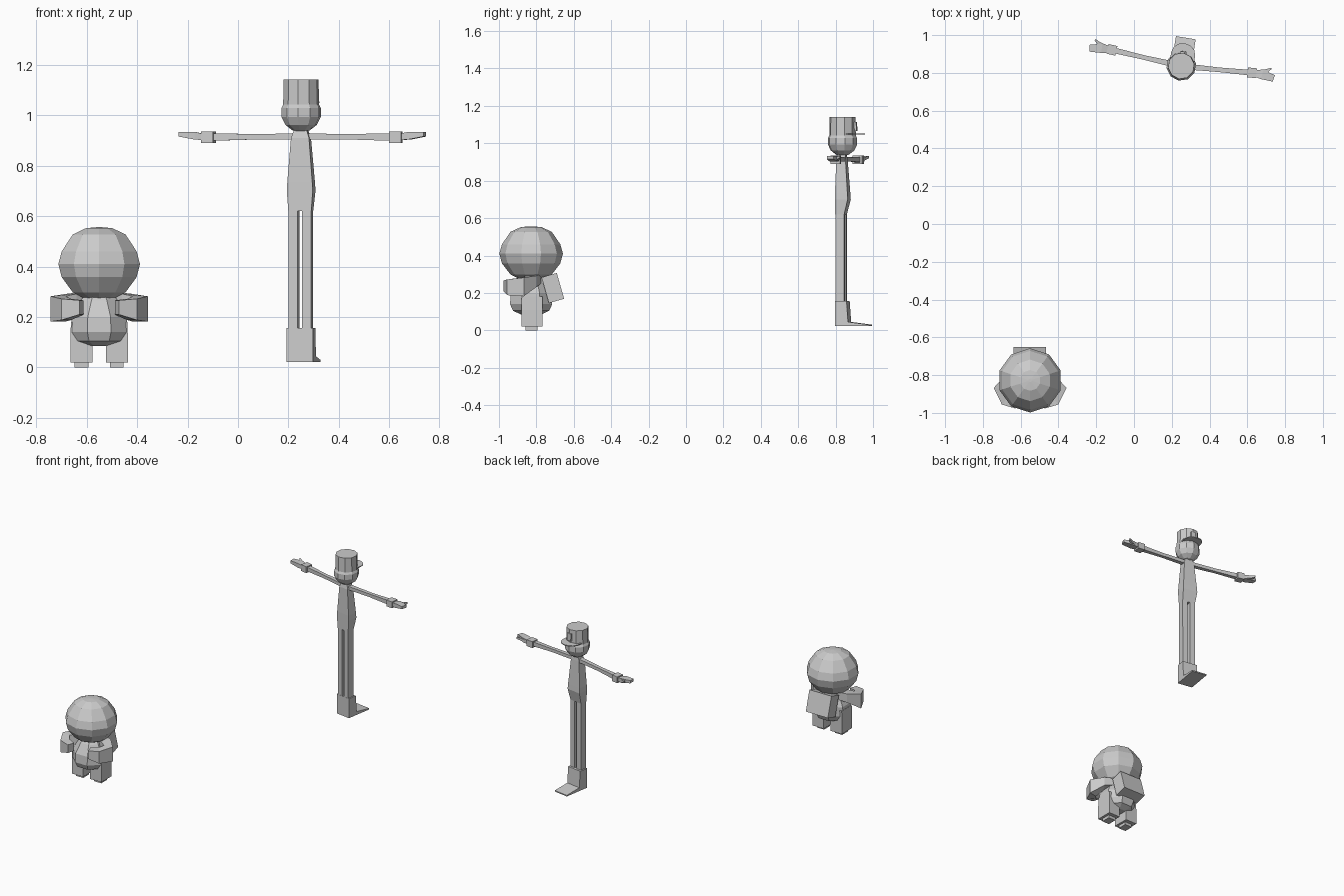
import bpy, bmesh
from math import sin, cos, pi, radians
from mathutils import Vector, Matrix

if "Cube" in bpy.data.objects:
    bpy.data.objects.remove(bpy.data.objects["Cube"])


def finish(name, bm, mat=Matrix()):
    bmesh.ops.recalc_face_normals(bm, faces=bm.faces)
    me = bpy.data.meshes.new(name)
    bm.to_mesh(me)
    bm.free()
    ob = bpy.data.objects.new(name, me)
    ob.matrix_world = mat
    bpy.context.collection.objects.link(ob)
    return ob


def skin(name, rings, mat):
    """Bridge equal-sized rings of points and cap both ends."""
    bm = bmesh.new()
    rows = [[bm.verts.new(p) for p in r] for r in rings]
    n = len(rows[0])
    for a, b in zip(rows, rows[1:]):
        for i in range(n):
            bm.faces.new((a[i], a[(i + 1) % n], b[(i + 1) % n], b[i]))
    bm.faces.new(rows[0])
    bm.faces.new(rows[-1])
    return finish(name, bm, mat)


def lathe(name, profile, n, mat, start=-pi / 2):
    rings = [[(r * cos(start + 2 * pi * i / n), r * sin(start + 2 * pi * i / n), z)
              for i in range(n)] for r, z in profile]
    return skin(name, rings, mat)


def stack(name, sections, mat, side=1):
    """Rectangles (x0, x1, y0, y1, z) stacked upwards."""
    return skin(name, [[(side * x0, y0, z), (side * x1, y0, z), (side * x1, y1, z), (side * x0, y1, z)]
                       for x0, x1, y0, y1, z in sections], mat)


def limb(name, path, mat, side=1):
    """Box limb along points (x, y, z, half width, half height)."""
    pts = [Vector(p[:3]) for p in path]
    rings = []
    for i, (x, y, z, w, h) in enumerate(path):
        t = pts[min(i + 1, len(pts) - 1)] - pts[max(i - 1, 0)]
        across = Vector((-t.y, t.x, 0)).normalized() * w
        up = Vector((0, 0, h))
        ring = [pts[i] + a * across + b * up for a, b in ((1, 1), (1, -1), (-1, -1), (-1, 1))]
        rings.append([(side * v.x, v.y, v.z) for v in ring])
    return skin(name, rings, mat)


def extrude(name, outline, to3d, d0, d1, mat):
    return skin(name, [[to3d(a, b, d) for a, b in outline] for d in (d0, d1)], mat)


# ---- Short figure, facing the front ----
S = Matrix.Translation((-0.55, -0.828, 0))
lathe("short_head", [(.01, .265), (.055, .27), (.11, .298), (.156, .358), (.17, .41),
                     (.156, .46), (.11, .527), (.055, .552), (.01, .556)], 10, S)
lathe("short_torso", [(.06, .085), (.105, .105), (.122, .14), (.118, .2), (.08, .265), (.05, .30)],
      8, S, -pi / 2 + pi / 8)
for side, label in ((-1, "left"), (1, "right")):
    stack("short_leg_" + label, [(.027, .114, -.052, .06, .02), (.027, .114, -.052, .06, .11),
                                 (.035, .112, -.05, .06, .18)], S, side)
    stack("short_sole_" + label, [(.042, .097, -.03, .034, 0), (.042, .097, -.03, .034, .022)], S, side)
    limb("short_arm_" + label, [(.05, .03, .275, .025, .025), (.11, .0, .262, .035, .03),
                                (.163, -.045, .232, .03, .05), (.13, -.105, .23, .03, .042),
                                (.07, -.125, .238, .025, .028)], S, side)

# Tilted backpack
bm = bmesh.new()
bmesh.ops.create_cube(bm, size=1, matrix=Matrix.Diagonal((.17, .085, .143, 1)))
finish("backpack", bm, Matrix.Translation((-.552, -.712, .226)) @ Matrix.Rotation(radians(16), 4, 'X'))

# ---- Tall figure, facing the back, arms spread ----
T = Matrix.Translation((.25, .837, 0)) @ Matrix.Rotation(radians(-9.3), 4, 'Z')
lathe("tall_head", [(.008, .932)] + [(.081 * sin(pi * i / 7), 1.01 - .078 * cos(pi * i / 7))
                                     for i in range(1, 7)] + [(.008, 1.087)], 10, T)
lathe("hat_crown", [(.072, 1.04), (.07, 1.14)], 10, T)
brim = [(.064 * cos(pi * i / 6), .065 + .056 * sin(pi * i / 6)) for i in range(7)]
extrude("hat_brim", [(.064, .02)] + brim + [(-.064, .02)], lambda a, b, d: (a, b, d), 1.047, 1.053, T)
stack("hat_badge", [(-.016, .016, .06, .078, 1.065), (-.016, .016, .06, .076, 1.115)], T)
stack("tall_torso", [(-.046, .046, -.033, .016, .62), (-.052, .052, -.033, .036, .70),
                     (-.050, .050, -.033, .034, .735), (-.036, .036, -.028, .022, .91),
                     (-.024, .024, -.02, .018, .945)], T)
# Joined boots with long toes
extrude("boots", [(-.033, .022), (.151, .022), (.151, .03), (.038, .045), (.03, .157), (-.033, .157)],
        lambda a, b, d: (d, a, b), -.053, .053, T)
for side, label in ((-1, "left"), (1, "right")):
    stack("tall_leg_" + label, [(.009, .045, -.032, .016, .15), (.009, .046, -.032, .016, .635)], T, side)
    limb("tall_arm_" + label, [(.01, .0, .915, .016, .012), (.20, .012, .914, .012, .011),
                               (.37, .024, .913, .015, .015)], T, side)
    limb("cuff_" + label, [(.352, .023, .912, .026, .022), (.40, .026, .912, .026, .022)], T, side)
    limb("hand_" + label, [(.39, .025, .913, .018, .012), (.43, .024, .918, .025, .015),
                           (.494, .014, .924, .018, .009)], T, side)
    limb("thumb_" + label, [(.42, .036, .915, .012, .01), (.452, .048, .921, .009, .008),
                            (.473, .064, .927, .004, .006)], T, side)
